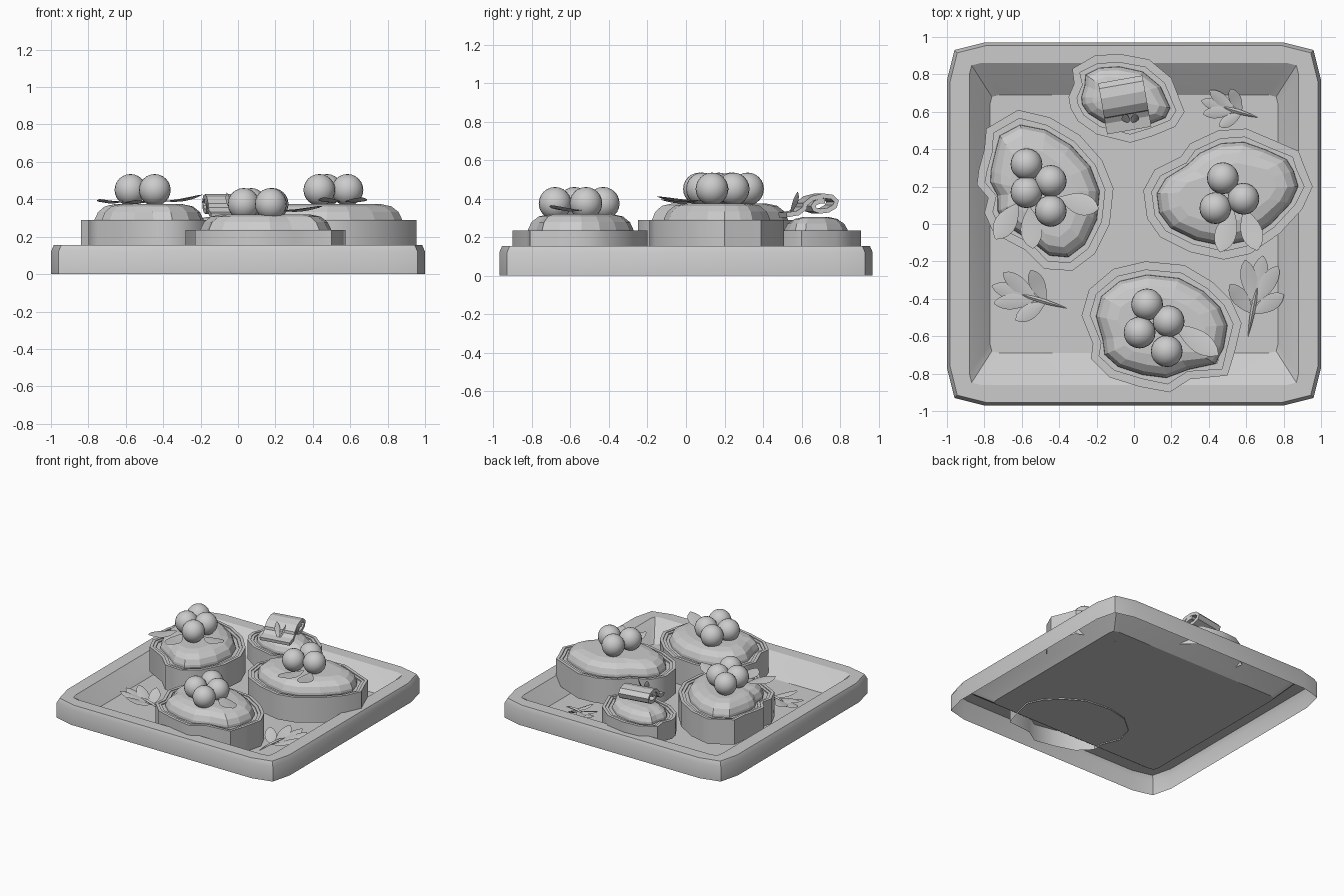
import bpy, bmesh, math
from mathutils import Vector, Matrix

cube = bpy.data.objects.get("Cube")
if cube:
    bpy.data.objects.remove(cube)

clay = bpy.data.materials.new("plain_grey")
clay.use_nodes = True
GREY = (0.6, 0.6, 0.6, 1)
clay.diffuse_color = GREY
clay.node_tree.nodes["Principled BSDF"].inputs["Base Color"].default_value = GREY


def finish(name, bm, smooth=None):
    """Turn a bmesh into a named object, optionally smooth below an angle."""
    bmesh.ops.recalc_face_normals(bm, faces=bm.faces[:])
    mesh = bpy.data.meshes.new(name)
    bm.to_mesh(mesh)
    bm.free()
    mesh.materials.append(clay)
    obj = bpy.data.objects.new(name, mesh)
    bpy.context.collection.objects.link(obj)
    if smooth:
        bpy.ops.object.select_all(action="DESELECT")
        obj.select_set(True)
        bpy.context.view_layer.objects.active = obj
        bpy.ops.object.shade_smooth_by_angle(angle=math.radians(smooth))
    return obj


def loft(bm, rings, cap=True, closed=True):
    """Bridge rings of equal length with quads; cap closes the last ring."""
    rows = [[bm.verts.new(p) for p in ring] for ring in rings]
    n = len(rows[0])
    for low, high in zip(rows, rows[1:]):
        for i in range(n if closed else n - 1):
            j = (i + 1) % n
            bm.faces.new((low[i], low[j], high[j], high[i]))
    if cap:
        bm.faces.new(rows[-1])


# Tray: one open-bottomed sheet with chamfered corners
def tray_ring(hx, hy, c, z):
    corner = [(hx, hy - c), (hx - c / 5, hy - c / 5), (hx - c, hy)]
    ring = []
    for sx, sy in ((1, 1), (-1, 1), (-1, -1), (1, -1)):
        part = [(x * sx, y * sy, z) for x, y in corner]
        ring += part if sx * sy > 0 else part[::-1]
    return ring


bm = bmesh.new()
loft(bm, [tray_ring(1, .97, .2, 0), tray_ring(1, .97, .2, .12),
          tray_ring(.985, .955, .2, .155), tray_ring(.88, .86, .06, .155),
          tray_ring(.77, .69, .05, .03)])
finish("tray", bm, 31)

# Pastries: irregular crust wall with a faceted domed filling
OUTLINES = {
    "front": ([(-.28, -.49), (-.24, -.35), (-.11, -.24), (.06, -.2), (.27, -.22),
               (.42, -.31), (.52, -.41), (.575, -.53), (.54, -.68), (.5, -.81),
               (.3, -.83), (.19, -.9), (.03, -.87), (-.13, -.82), (-.23, -.72),
               (-.22, -.64)], .02, .235),
    "back": ([(-.34, .62), (-.35, .68), (-.32, .75), (-.33, .83), (-.21, .9),
              (-.08, .91), (.08, .88), (.2, .78), (.27, .6), (.22, .52),
              (.1, .47), (-.02, .435), (-.2, .48), (-.3, .55)], .085, .235),
    "right": ([(-.83, .29), (-.8, .4), (-.79, .51), (-.62, .61), (-.45, .57),
               (-.29, .475), (-.17, .34), (-.11, .19), (-.13, 0), (-.21, -.16),
               (-.33, -.25), (-.48, -.24), (-.58, -.14), (-.75, -.05),
               (-.8, .06), (-.78, .14), (-.84, .21)], .09, .29),
    "left": ([(.05, .18), (.11, .29), (.25, .36), (.3, .43), (.45, .5), (.6, .51),
              (.73, .455), (.88, .39), (.91, .31), (.955, .2), (.9, .08),
              (.78, -.05), (.62, -.16), (.48, -.19), (.3, -.15), (.14, -.07),
              (.07, .03)], .09, .29),
}


def inset(pts, offset, z):
    """Move a clockwise outline inwards along its corner normals."""
    ring = []
    for i, p in enumerate(pts):
        along = (p - pts[i - 1]).normalized() + (pts[(i + 1) % len(pts)] - p).normalized()
        ring.append(p + Vector((along.y, -along.x, 0)).normalized() * offset + Vector((0, 0, z)))
    return ring


def softened(pts):
    """Ease the notches of an outline."""
    return [p * .7 + (pts[i - 1] + pts[(i + 1) % len(pts)]) * .15
            for i, p in enumerate(pts)]


def shrunk(pts, offset, z):
    """Pull an outline towards its centre."""
    mid = sum(pts, Vector()) / len(pts)
    return [p - (p - mid).normalized() * offset + Vector((0, 0, z)) for p in pts]


for side, (outline, base, top) in OUTLINES.items():
    pts = [Vector((x, y, 0)) for x, y in outline]
    bm = bmesh.new()
    loft(bm, [inset(pts, o, z) for o, z in
              ((0, base), (0, top), (.024, top), (.024, top - .006),
               (.046, top - .006), (.046, top - .015), (.085, top - .015))], cap=False)
    finish(side + "_crust", bm, 45)
    rise = .07 if side == "back" else .085
    foot = softened(inset(pts, .062, 0))
    bm = bmesh.new()
    loft(bm, [shrunk(foot, o, top + h * rise) for o, h in
              ((0, -.4), (.004, .05), (.022, .5), (.06, .85), (.12, 1))])
    finish(side + "_filling", bm)

# Berries piled on three of the pastries
BERRIES = {
    "right": (.45, [(-.575, .32), (-.575, .17), (-.445, .23), (-.445, .07)]),
    "front": (.375, [(.07, -.43), (.03, -.58), (.185, -.52), (.175, -.68)]),
    "left": (.45, [(.475, .245), (.435, .085), (.585, .135)]),
}
for side, (z, spots) in BERRIES.items():
    bm = bmesh.new()
    for x, y in spots:
        bmesh.ops.create_uvsphere(bm, u_segments=20, v_segments=12, radius=.085,
                                  matrix=Matrix.Translation((x, y, z)))
    finish(side + "_berries", bm, 40)


def add_petal(bm, start, end, width, curl=.01, thick=.016):
    """Blunt oval blade from start to end, slightly cupped."""
    start, end = Vector(start), Vector(end)
    across = (end - start).cross(Vector((0, 0, 1))).normalized() * width / 2
    up = across.cross(end - start).normalized()
    rings = []
    for i in range(11):
        t = i / 10
        w = max(.08, math.sin(math.pi * t ** 1.25) ** .65 if 0 < t < 1 else 0)
        mid = start.lerp(end, t) - up * curl * math.sin(math.pi * t)
        half = up * thick / 2
        rings.append([mid - across * w, mid + half * w, mid + across * w, mid - half * w])
    loft(bm, rings)


# Petals tucked under the berries
PETALS = {
    "right": [((-.62, .11, .39), (-.74, -.08, .4)), ((-.56, .09, .39), (-.54, -.13, .395)),
              ((-.4, .14, .39), (-.19, .08, .425))],
    "front": [((.22, -.54, .34), (.45, -.7, .365))],
    "left": [((.53, .08, .39), (.46, -.15, .41)), ((.59, .08, .39), (.66, -.14, .41))],
}
for side, blades in PETALS.items():
    bm = bmesh.new()
    for start, end in blades:
        add_petal(bm, start, end, .115)
    finish(side + "_petals", bm, 40)

# Leafy sprigs lying on the tray: stem foot, leaf tip
SPRIGS = {"back": ((.66, .57), (.36, .66)), "front_left": ((.61, -.6), (.69, -.17)),
          "front_right": ((-.36, -.45), (-.76, -.33))}
for side, (foot, tip) in SPRIGS.items():
    bm = bmesh.new()
    foot, tip = Vector((*foot, .03)), Vector((*tip, .06))
    along = tip - foot
    add_petal(bm, foot, foot + along * .6, .025, curl=-.01, thick=.02)
    for turn, where, length in ((0, .45, .55), (22, .4, .55), (-22, .4, .55),
                                (48, .28, .45), (-48, .28, .45)):
        root = foot + along * where
        reach = Matrix.Rotation(math.radians(turn), 3, "Z") @ along * length
        reach.z = .02 + .03 * abs(turn) / 48
        add_petal(bm, root, root + reach, along.length * .2)
    finish(side + "_sprig", bm, 40)

# Rolled wafer: a spiral ribbon with a loose tail, resting on the back pastry
spin = Matrix.Translation((-.05, .64, 0)) @ Matrix.Rotation(math.radians(10), 4, "Z")
path = [(-.14, .315), (-.08, .325), (-.045, .35)]
for i in range(13):
    a = math.radians(165 - i * 38)
    r = 1 - i / 19
    y, z = .095 * r * math.cos(a), .052 * r * math.sin(a)
    path.append((.05 + y, .368 + z + y * .12))
bm = bmesh.new()
loft(bm, [[spin @ Vector((x, y, z)) for y, z in path] for x in (-.12, .12)],
     cap=False, closed=False)
wafer = finish("rolled_wafer", bm)
solid = wafer.modifiers.new("thickness", "SOLIDIFY")
solid.thickness = .025
solid.offset = 0

# Tiny upright leaves on the wafer
bm = bmesh.new()
for dx in (-.04, .04):
    add_petal(bm, (-.02, .54, .32), (-.02 + dx, .58, .435), .04, curl=.008, thick=.008)
finish("wafer_leaves", bm, 40)
